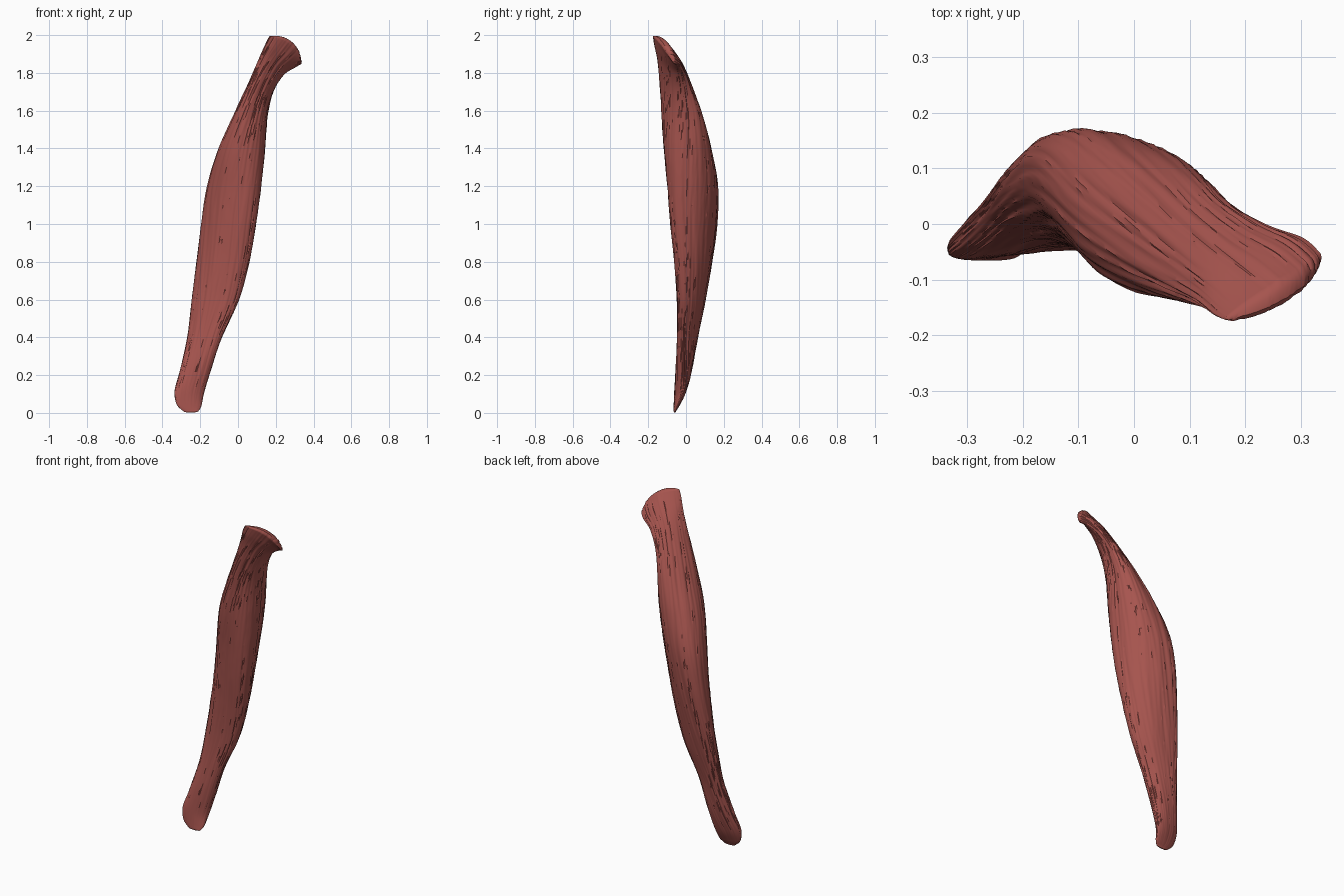
import bpy
import bmesh
import math
from mathutils import Vector, noise

SEGMENTS = 128       # points around each cross-section
STEPS = 12           # rings between two key sections
FIBRE_DEPTH = 0.009

# Key sections, bottom to top:
# height, left x, right x, front y, back y, lean of the oval, ring slope, arch
SECTIONS = [
    (0.01, -.29, -.21, -.066, -.052, .2, 0, 0),
    (0.04, -.325, -.195, -.065, -.035, .3, .1, 0),
    (0.11, -.335, -.18, -.062, -.002, .3, .1, 0),
    (0.22, -.308, -.145, -.055, .03, 0, 0, 0),
    (0.4, -.267, -.085, -.046, .062, -.4, 0, 0),
    (0.6, -.242, .003, -.046, .102, -.45, 0, 0),
    (0.8, -.217, .057, -.06, .137, -.45, 0, 0),
    (1.0, -.192, .092, -.08, .163, -.43, 0, 0),
    (1.2, -.16, .12, -.097, .167, -.32, 0, 0),
    (1.4, -.1, .142, -.117, .134, -.05, 0, 0),
    (1.58, -.017, .157, -.127, .085, .25, .05, 0),
    (1.72, .055, .187, -.135, .037, .5, .3, 0),
    (1.83, .113, .24, -.147, -.002, .72, .65, .008),
    (1.89, .148, .303, -.165, -.028, .86, .75, .02),
    (1.92, .17, .333, -.172, -.055, .92, .87, .032),
]


def blend(a, b, c, d, t):
    """Smooth curve through b and c, worked out column by column."""
    return [0.5 * (2 * q + (r - p) * t + (2 * p - 5 * q + 4 * r - s) * t ** 2
                   + (3 * q - p - 3 * r + s) * t ** 3)
            for p, q, r, s in zip(a, b, c, d)]


def all_sections():
    last = len(SECTIONS) - 1
    for i in range(last):
        keys = [SECTIONS[min(max(i + k, 0), last)] for k in (-1, 0, 1, 2)]
        for step in range(STEPS):
            yield blend(*keys, step / STEPS)
    yield SECTIONS[last]


def fibre(angle, z):
    """Long shallow grooves that drift slowly around the muscle."""
    a = angle + 0.35 * z
    fine = noise.noise(Vector((math.cos(a) * 8, math.sin(a) * 8, z * 1.6)))
    broad = noise.noise(Vector((math.cos(a) * 2.5, math.sin(a) * 2.5, z * 1.2 + 9)))
    return FIBRE_DEPTH * (0.4 * broad - abs(fine) + 0.25)


def ring_points(section):
    z, x0, x1, y0, y1, lean, slope, arch = section
    cx, cy, hx, hy = (x0 + x1) / 2, (y0 + y1) / 2, (x1 - x0) / 2, (y1 - y0) / 2
    phase = math.acos(lean)
    for k in range(SEGMENTS):
        t = math.tau * k / SEGMENTS
        full = 1 + 0.04 * math.cos(2 * t - phase) ** 2
        dx, dy = hx * full * math.cos(t), hy * full * math.cos(t - phase)
        # Grooves fade where the muscle is thin
        push = fibre(t, z) * min(1, hy / 0.06)
        out = Vector((dx, dy)).normalized() * push
        # The flared top end is arched along its length
        rise = arch * math.sin(t) ** 2
        yield (cx + dx + out.x + rise * 0.8, cy + dy + out.y,
               max(0, z - slope * dx + rise))


def bridge(bm, lower, upper):
    for k in range(len(lower)):
        n = (k + 1) % len(lower)
        bm.faces.new((lower[k], lower[n], upper[n], upper[k]))


def cap(bm, ring, lift):
    """Close an end with a rounded rim, drawing the ring in to its long axis."""
    half = len(ring) // 2
    for scale, amount in ((0.85, 0.7), (0.45, 1.0)):
        inner = []
        for k, v in enumerate(ring):
            # The point facing this one across the thin side of the end
            facing = ring[(len(ring) - k) % len(ring)].co
            middle = (v.co + facing) / 2
            inner.append(bm.verts.new(middle + (v.co - middle) * scale + lift * amount
                                      * abs(math.sin(math.pi * k / half))))
        bridge(bm, ring, inner)
        ring = inner
    # Close the remaining slit with strips between facing points
    for k in range(1, half - 1):
        bm.faces.new((ring[k], ring[k + 1], ring[-k - 1], ring[-k]))
    bm.faces.new((ring[0], ring[1], ring[-1]))
    bm.faces.new((ring[half], ring[half + 1], ring[half - 1]))


# Default cube
cube = bpy.data.objects.get("Cube")
if cube:
    bpy.data.objects.remove(cube, do_unlink=True)

# Muscle red
red = bpy.data.materials.new("muscle_red")
red.use_nodes = True
colour = (0.385, 0.09, 0.077, 1)
red.diffuse_color = colour
red.node_tree.nodes["Principled BSDF"].inputs["Base Color"].default_value = colour

# Muscle belly with its two tapered ends
bm = bmesh.new()
rings = [[bm.verts.new(p) for p in ring_points(s)] for s in all_sections()]
for lower, upper in zip(rings, rings[1:]):
    bridge(bm, lower, upper)
cap(bm, rings[0], Vector((0, 0, -0.005)))
cap(bm, rings[-1], Vector((0.005, -0.002, 0.007)))
bmesh.ops.recalc_face_normals(bm, faces=bm.faces)
mesh = bpy.data.meshes.new("muscle")
bm.to_mesh(mesh)
bm.free()
mesh.materials.append(red)
muscle = bpy.data.objects.new("muscle", mesh)
bpy.context.collection.objects.link(muscle)

# Smooth shading with crisp end rims
bpy.ops.object.select_all(action="DESELECT")
muscle.select_set(True)
bpy.context.view_layer.objects.active = muscle
bpy.ops.object.shade_smooth_by_angle(angle=math.radians(40))
